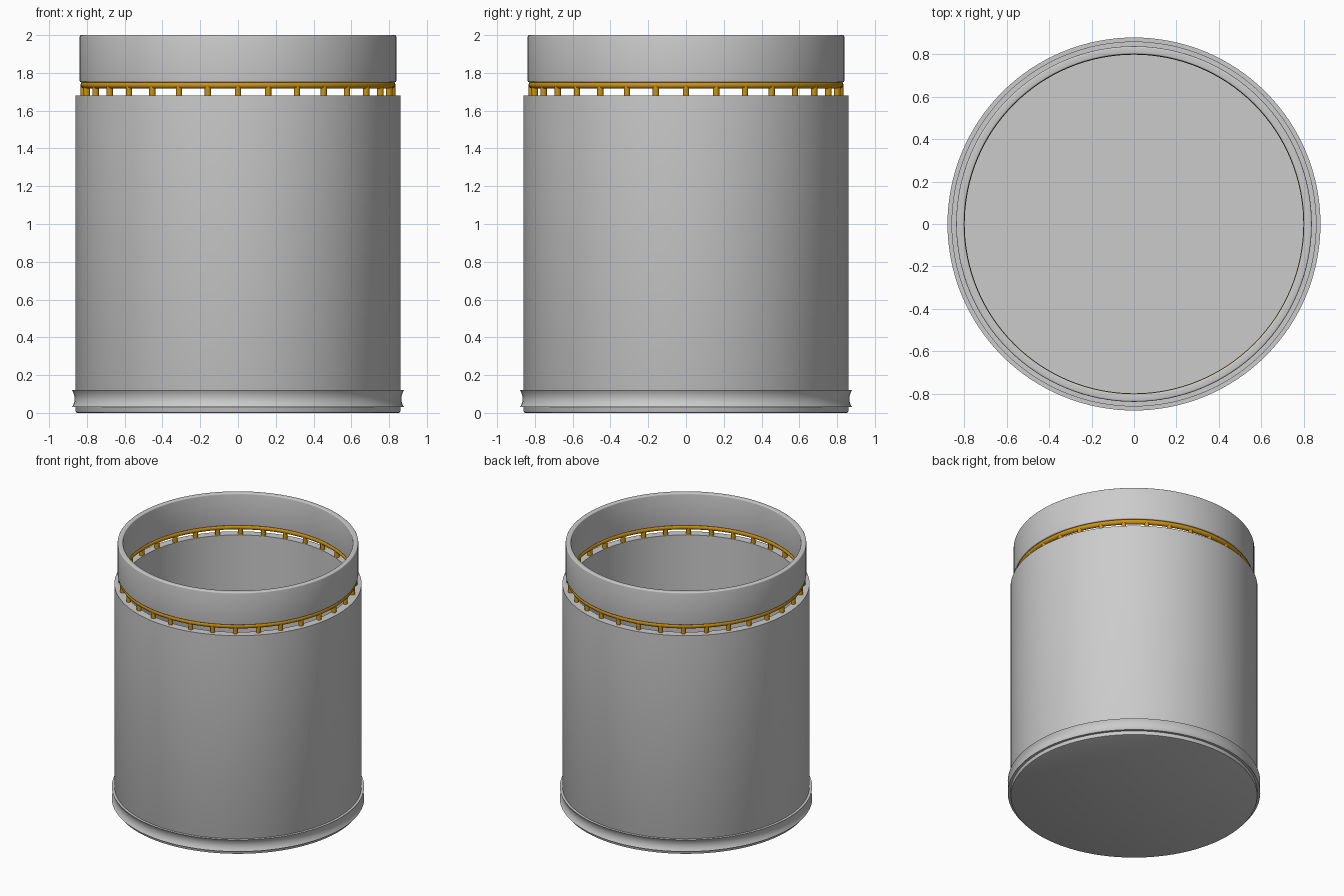
import bpy, bmesh, math
from mathutils import Matrix, Vector

cube = bpy.data.objects.get("Cube")
if cube:
    bpy.data.objects.remove(cube, do_unlink=True)

SEGMENTS = 128
POSTS = 32
RAIL_R = 0.816


def material(name, rgb):
    m = bpy.data.materials.new(name)
    m.use_nodes = True
    m.diffuse_color = (*rgb, 1)
    m.node_tree.nodes["Principled BSDF"].inputs["Base Color"].default_value = (*rgb, 1)
    return m


grey = material("light grey", (0.6, 0.6, 0.6))
gold = material("gold", (0.62, 0.29, 0.005))


def finish(bm, name, mat):
    bmesh.ops.remove_doubles(bm, verts=bm.verts, dist=1e-5)
    bmesh.ops.recalc_face_normals(bm, faces=bm.faces)
    mesh = bpy.data.meshes.new(name)
    bm.to_mesh(mesh)
    bm.free()
    mesh.materials.append(mat)
    obj = bpy.data.objects.new(name, mesh)
    bpy.context.collection.objects.link(obj)
    bpy.ops.object.select_all(action="DESELECT")
    obj.select_set(True)
    bpy.context.view_layer.objects.active = obj
    bpy.ops.object.shade_smooth_by_angle(angle=math.radians(35))
    return obj


def lathe(name, profile, mat, closed=True):
    """Spin an (radius, height) profile around the z axis."""
    bm = bmesh.new()
    verts = [bm.verts.new((r, 0, z)) for r, z in profile]
    pairs = list(zip(verts, verts[1:]))
    if closed:
        pairs.append((verts[-1], verts[0]))
    edges = [bm.edges.new(p) for p in pairs]
    bmesh.ops.spin(bm, geom=verts + edges, cent=(0, 0, 0), axis=(0, 0, 1),
                   angle=math.tau, steps=SEGMENTS, use_duplicate=False)
    return finish(bm, name, mat)


def rounded(inner, outer, low, high, r, steps=4):
    """Rectangular section with rounded corners."""
    corners = [(outer - r, high - r), (inner + r, high - r),
               (inner + r, low + r), (outer - r, low + r)]
    return [(x + r * math.cos(a), z + r * math.sin(a))
            for i, (x, z) in enumerate(corners)
            for a in [(i + k / steps) * math.pi / 2 for k in range(steps + 1)]]


# Open cup with a solid floor and a softened bottom edge
lathe("body", [(0, 0), (0.85, 0), (0.857, 0.003), (0.86, 0.01), (0.86, 1.68),
               (0.8, 1.68), (0.8, 0.06), (0, 0.06)], grey, closed=False)

# Flared base band with a hollow outer face
band = [(0.865 + 0.014 * (k / 5 - 1) ** 2, 0.03 + 0.09 * k / 10) for k in range(11)]
lathe("base_band", [(0.855, 0.03)] + band + [(0.855, 0.12)], grey)

# Upper collar
lathe("top_collar", rounded(0.8, 0.838, 1.75, 2.0, 0.008), grey)

# Round rail under the collar
lathe("gold_rail", [(RAIL_R + 0.018 * math.cos(a), 1.735 + 0.018 * math.sin(a))
                    for a in [math.tau * k / 12 for k in range(12)]], gold)

# Short posts joining the rail to the body
bm = bmesh.new()
for i in range(POSTS):
    a = math.tau * i / POSTS
    place = Matrix.Translation(Vector((RAIL_R * math.cos(a), RAIL_R * math.sin(a), 1.705)))
    bmesh.ops.create_cone(bm, cap_ends=True, segments=12, radius1=0.017,
                          radius2=0.017, depth=0.06, matrix=place)
finish(bm, "gold_posts", gold)
